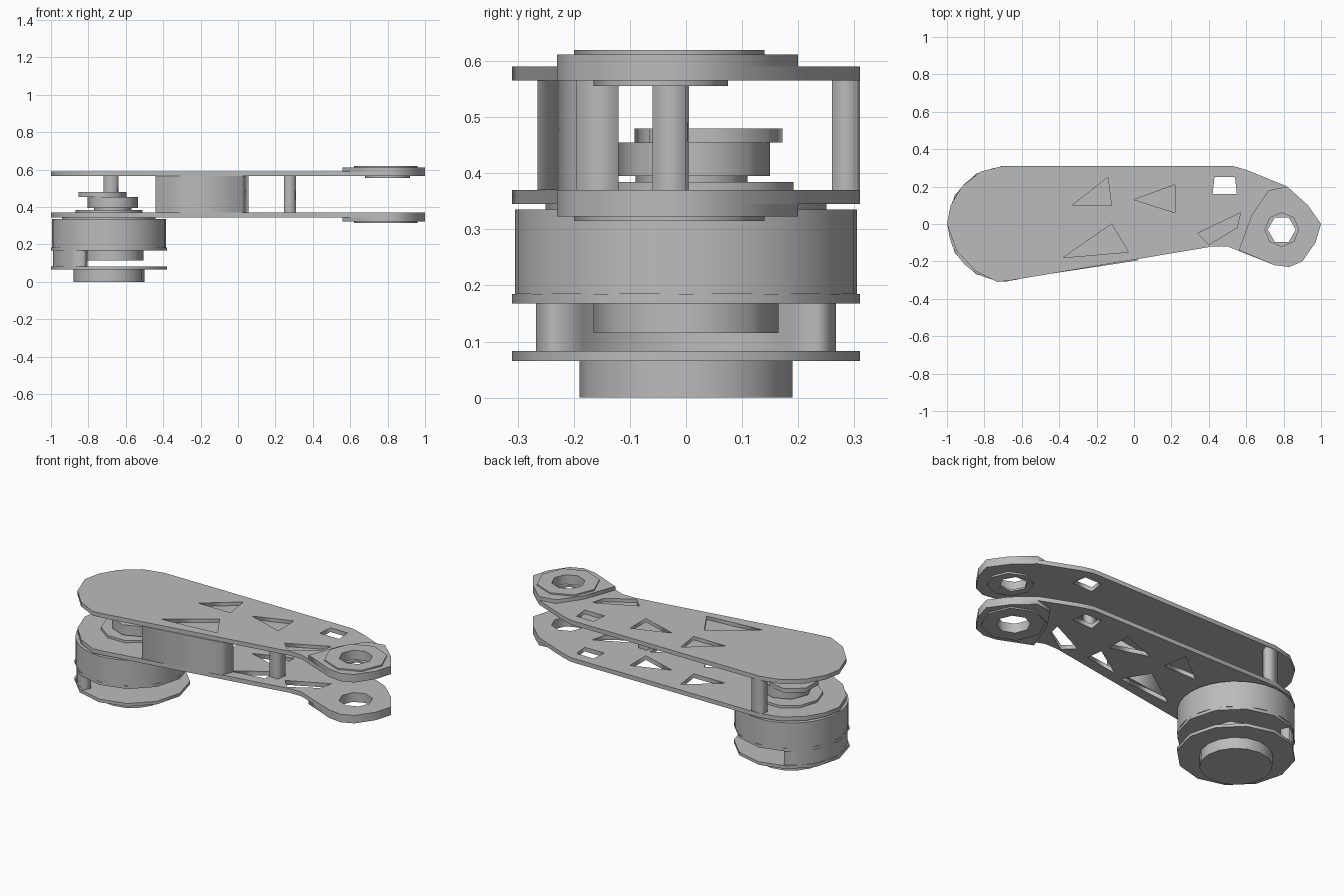
import bpy, math

old = bpy.data.objects.get("Cube")
if old:
    bpy.data.objects.remove(old, do_unlink=True)

grey = bpy.data.materials.new("mid_grey")
grey.use_nodes = True
grey.diffuse_color = (0.5, 0.5, 0.5, 1)
grey.node_tree.nodes["Principled BSDF"].inputs["Base Color"].default_value = (0.5, 0.5, 0.5, 1)


def slab(name, z0, z1, outline, holes=(), smooth=False):
    """Flat filled profile with holes, extruded from z0 to z1."""
    curve = bpy.data.curves.new(name, 'CURVE')
    curve.dimensions = '2D'
    curve.fill_mode = 'BOTH'
    curve.extrude = (z1 - z0) / 2
    for loop in [outline, *holes]:
        spline = curve.splines.new('POLY')
        spline.points.add(len(loop) - 1)
        for point, (x, y) in zip(spline.points, loop):
            point.co = (x, y, 0, 1)
        spline.use_cyclic_u = True
    curve.materials.append(grey)
    ob = bpy.data.objects.new(name, curve)
    ob.location.z = (z0 + z1) / 2
    bpy.context.collection.objects.link(ob)
    bpy.ops.object.select_all(action='DESELECT')
    ob.select_set(True)
    bpy.context.view_layer.objects.active = ob
    bpy.ops.object.convert(target='MESH')
    if smooth:
        bpy.ops.object.shade_smooth_by_angle(angle=math.radians(30))
    return ob


def ring(x, y, r, n, start=0, end=360):
    """Points around a circle; a partial sweep includes both ends."""
    steps = n if end - start == 360 else n - 1
    angles = [math.radians(start + (end - start) * i / steps) for i in range(n)]
    return [(x + r * math.cos(a), y + r * math.sin(a)) for a in angles]


# Shared arm profile and its cut-outs
tip = [(.82, .2), (.93, .1), (1, 0), (.97, -.1), (.9, -.2), (.83, -.23), (.75, -.22)]
arm = [(-.7, .31), (.53, .31), (.6, .29)] + tip + [
    (.6, -.16), (.5, -.12), (.42, -.12), (-.65, -.3), (-.73, -.31), (-.85, -.25),
    (-.95, -.14), (-1, 0), (-.98, .1), (-.92, .2), (-.82, .28)]
pad = [(.56, -.14), (.63, .05), (.72, .18)] + tip
window = [(.43, .25), (.54, .25), (.55, .16), (.42, .16)]
pockets = [
    [(-.33, .1), (-.14, .25), (-.12, .1)],
    [(0, .13), (.22, .21), (.22, .06)],
    [(-.38, -.18), (-.12, 0), (-.03, -.15)],
    [(.34, -.05), (.57, .06), (.55, -.02), (.4, -.11)]]
lower_gap = [(.03, -.12), (.23, .01), (.24, -.09)]
bore = ring(.79, -.03, .09, 8)

# Upper plate: triangular pockets over a thin floor
slab("upper_plate", .57, .59, arm, [window, bore] + pockets)
slab("upper_plate_floor", .565, .57, arm, [window, bore])
# Lower plate: cut right through
slab("lower_plate", .345, .37, arm, [window, bore, lower_gap] + pockets)

# Joint pads at the free end, with hexagonal bearing rings
for side, z0, z1 in (("upper", .59, .612), ("lower", .323, .345)):
    slab(side + "_joint_pad", z0, z1, pad, [bore])
for side, z0, z1 in (("upper", .612, .62), ("lower", .315, .323)):
    slab(side + "_bearing_ring", z0, z1, ring(.79, -.03, .17, 8), [bore])
slab("inner_bearing_ring", .555, .565, ring(.8, -.045, .12, 8), [ring(.79, -.03, .075, 6)])

# Spacers between the plates
slab("front_wall", .37, .565, [(-.44, -.265), (.02, -.195), (.055, -.12), (-.42, -.19)])
slab("middle_post", .37, .565, [(.245, -.055), (.3, -.06), (.31, 0), (.255, .005)])
slab("rear_post", .37, .565, [(-.72, .27), (-.65, .26), (-.64, .305), (-.71, .31)])

# Motor stack below the lower plate
cx = -.69
slab("motor_foot", 0, .065, ring(cx, 0, .19, 16))
slab("motor_flange", .065, .083, ring(cx, 0, .31, 12))
slab("flange_wall", .083, .168, ring(cx, 0, .3, 9, 117, 243) + ring(cx, 0, .25, 9, 117, 243)[::-1])
slab("motor_core", .115, .168, ring(cx + .02, 0, .165, 8))
slab("motor_washer", .168, .185, ring(cx, 0, .31, 12))
slab("motor_drum", .185, .335, ring(cx, 0, .305, 32), smooth=True)
slab("motor_spacer", .335, .345, ring(cx, 0, .25, 12))

# Output hub above the lower plate
slab("hub_washer", .37, .384, ring(cx, .02, .18, 10))
slab("hub_neck", .384, .395, ring(cx + .02, .01, .1, 8))
slab("hub_block", .395, .455, ring(cx + .02, .015, .135, 8))
slab("hub_cap", .455, .48, ring(cx - .04, .04, .135, 7))
